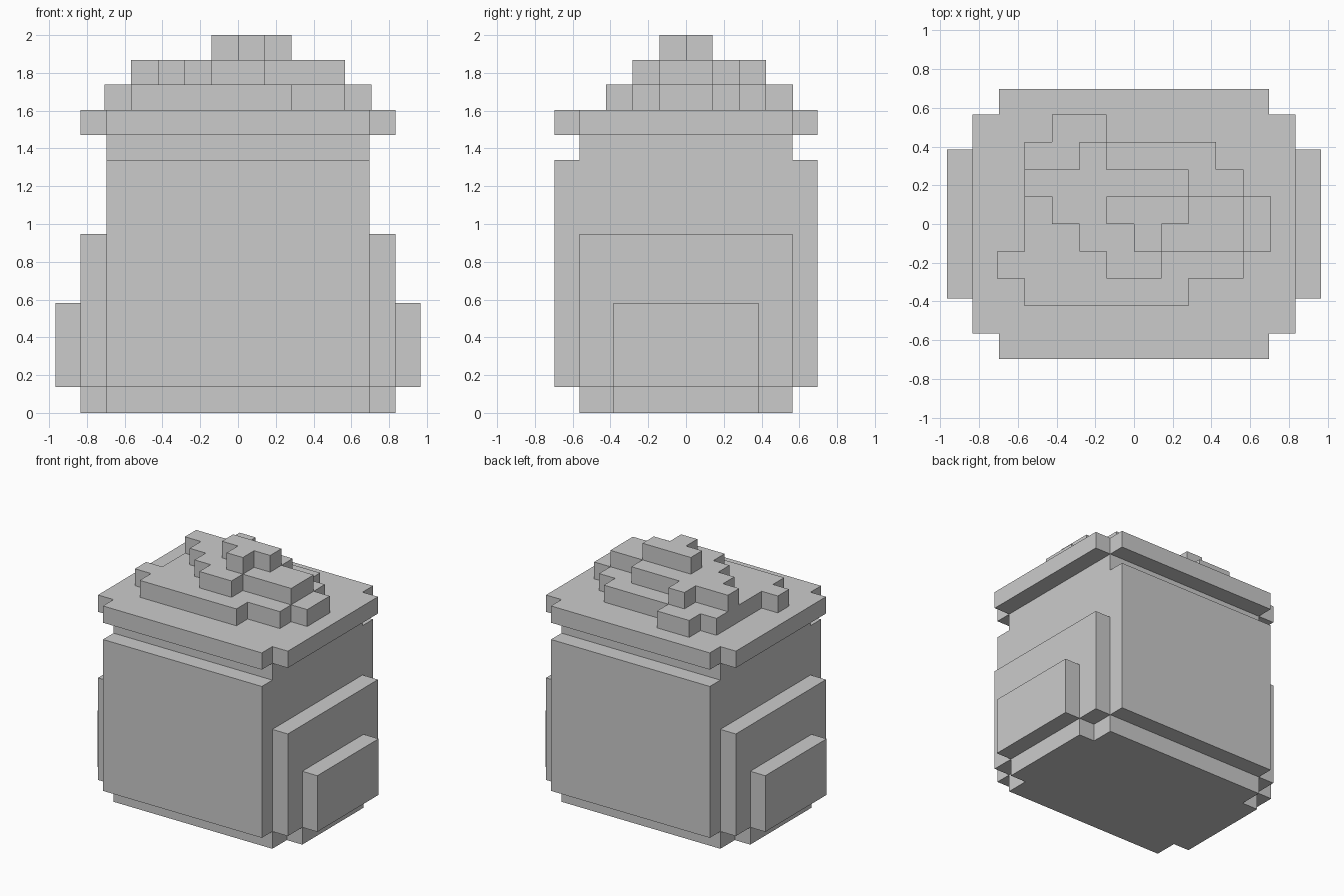
import bpy, bmesh

if "Cube" in bpy.data.objects:
    bpy.data.objects.remove(bpy.data.objects["Cube"])


def prism(name, outline, z0, z1):
    """Extrude a flat outline from z0 up to z1."""
    bm = bmesh.new()
    face = bm.faces.new([bm.verts.new((x, y, z0)) for x, y in outline])
    top = bmesh.ops.extrude_face_region(bm, geom=[face])["geom"]
    verts = [g for g in top if isinstance(g, bmesh.types.BMVert)]
    bmesh.ops.translate(bm, verts=verts, vec=(0, 0, z1 - z0))
    bmesh.ops.recalc_face_normals(bm, faces=bm.faces)
    mesh = bpy.data.meshes.new(name)
    bm.to_mesh(mesh)
    bm.free()
    obj = bpy.data.objects.new(name, mesh)
    bpy.context.collection.objects.link(obj)
    return obj


def rect(x0, x1, y):
    return [(x0, -y), (x1, -y), (x1, y), (x0, y)]


def notched(x_out, x_in, y_out, y_in):
    """Rectangle with a square step cut from every corner."""
    return [(x_in, -y_out), (x_in, -y_in), (x_out, -y_in), (x_out, y_in),
            (x_in, y_in), (x_in, y_out), (-x_in, y_out), (-x_in, y_in),
            (-x_out, y_in), (-x_out, -y_in), (-x_in, -y_in), (-x_in, -y_out)]


CELL = 0.1413


def stepped(name, start, moves, z0, z1):
    """Trace an outline on the cell grid, alternating x and y moves."""
    x, y = start
    points = []
    for i, step in enumerate(moves):
        points.append((x * CELL, y * CELL))
        if i % 2 == 0:
            x += step
        else:
            y += step
    return prism(name, points, z0, z1)


# Jar body, base and neck
prism("base", notched(0.833, 0.697, 0.565, 0.384), 0, 0.137)
prism("body", rect(-0.697, 0.697, 0.697), 0.137, 1.338)
prism("neck", rect(-0.697, 0.697, 0.565), 1.338, 1.471)
prism("lid_rim", notched(0.833, 0.697, 0.697, 0.565), 1.471, 1.604)

# Stepped bulges on both sides
for part in (prism("side_bulge", rect(0.697, 0.833, 0.565), 0.137, 0.947),
             prism("side_outer_bulge", rect(0.833, 0.965, 0.384), 0.137, 0.582)):
    mirror = part.modifiers.new("Mirror", "MIRROR")
    mirror.use_mirror_merge = False

# Irregular heap on top, three layers
stepped("heap_lower", (-3, 4),
        [2, -1, 4, -1, 1, -1, 1, -2, -1, -1, -2, -1, -6, 1, -1, 1, 1, 4, 1, 1],
        1.604, 1.738)
stepped("heap_middle", (-2, 3),
        [1, -1, 3, -1, 2, -2, -3, -1, -2, 1, -1, 1, -1, 1, -1, 1, 2, 1],
        1.738, 1.868)
stepped("heap_top", (-1, 1), [3, -1, -1, -1, -1, 1, -1, 1], 1.868, 2.0)
